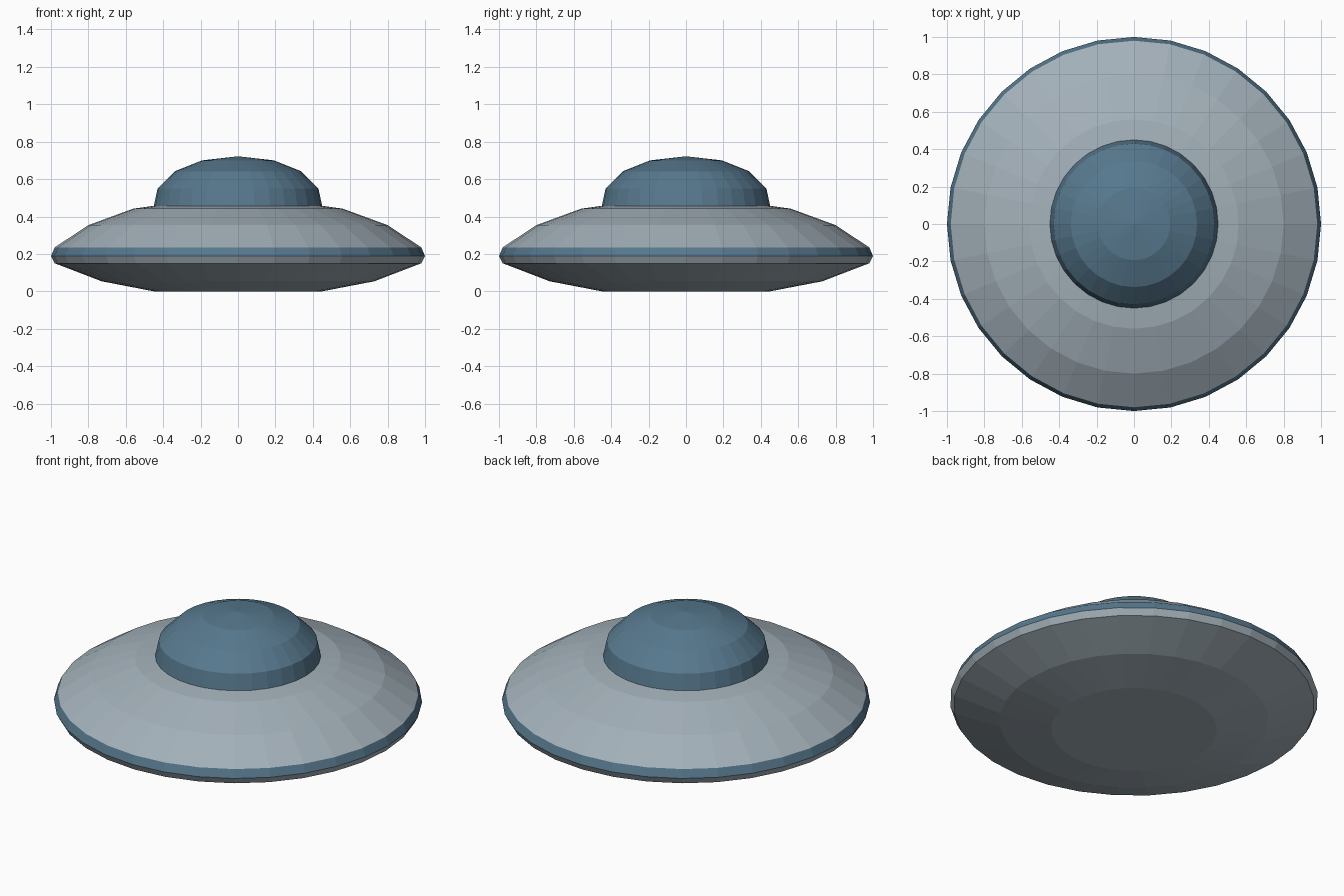
import bpy
import bmesh
import math

if "Cube" in bpy.data.objects:
    bpy.data.objects.remove(bpy.data.objects["Cube"])

SEGMENTS = 32


def material(name, color):
    m = bpy.data.materials.new(name)
    m.diffuse_color = (*color, 1.0)
    m.use_nodes = True
    m.node_tree.nodes["Principled BSDF"].inputs["Base Color"].default_value = m.diffuse_color
    return m


GREY = material("light grey", (0.365, 0.435, 0.485))
BLUE = material("steel blue", (0.095, 0.19, 0.27))


def lathe(name, profile, mat):
    """Spin a (radius, height) profile around z; a zero radius closes the end."""
    bm = bmesh.new()
    rings = []
    for r, z in profile:
        if r == 0:
            rings.append([bm.verts.new((0, 0, z))] * SEGMENTS)
        else:
            angles = [2 * math.pi * i / SEGMENTS for i in range(SEGMENTS)]
            rings.append([bm.verts.new((r * math.cos(a), r * math.sin(a), z)) for a in angles])
    for low, high in zip(rings, rings[1:]):
        for i in range(SEGMENTS):
            j = (i + 1) % SEGMENTS
            corners = list(dict.fromkeys((low[i], low[j], high[j], high[i])))
            bm.faces.new(corners)
    mesh = bpy.data.meshes.new(name)
    bm.to_mesh(mesh)
    bm.free()
    mesh.materials.append(mat)
    obj = bpy.data.objects.new(name, mesh)
    bpy.context.collection.objects.link(obj)
    return obj


# Shallow underside, up to the widest edge
lathe("lower_hull", [(0, 0), (0.45, 0), (0.73, 0.054), (0.98, 0.15), (1.0, 0.188)], GREY)

# Coloured band around the edge
lathe("rim_band", [(1.0, 0.188), (0.98, 0.235)], BLUE)

# Sloping upper saucer, meeting the dome
lathe("upper_hull", [(0.98, 0.235), (0.80, 0.354), (0.56, 0.442), (0.445, 0.458)], GREY)

# Faceted dome
lathe("dome", [(0.45, 0.457), (0.43, 0.55), (0.337, 0.642), (0.193, 0.70), (0, 0.722)], BLUE)
